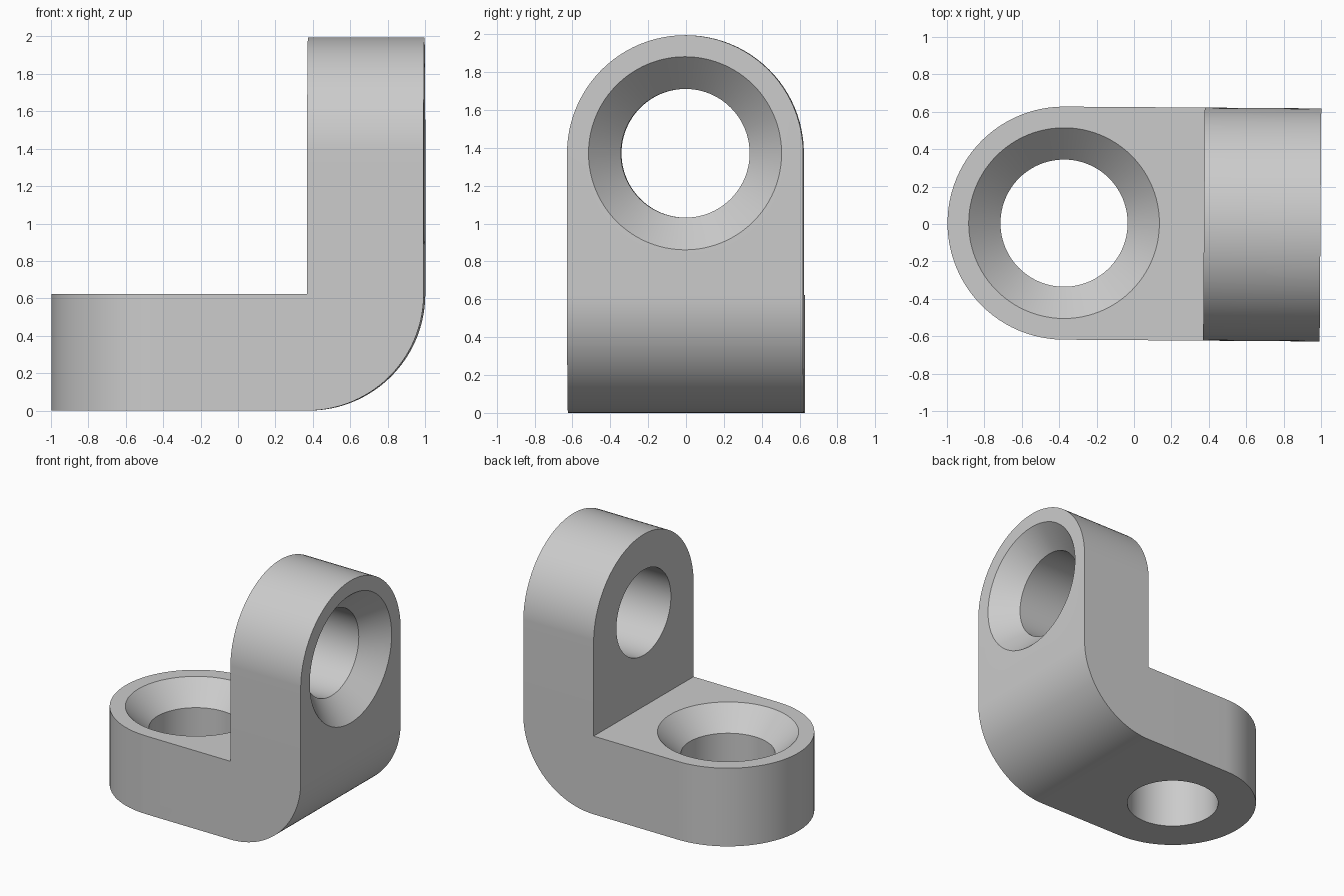
import bpy, bmesh, math
from mathutils import Matrix, Vector

cube = bpy.data.objects.get("Cube")
if cube:
    bpy.data.objects.remove(cube, do_unlink=True)

R = 0.623          # plate thickness, half width and corner radius
END = 0.997        # half of the overall length
HEIGHT = 2 * END
HOLE, SINK = 0.34, 0.51
EYE = END - R      # distance of each hole from the middle
SEGS = 48

steel = bpy.data.materials.new("plain_grey")
steel.use_nodes = True
grey = (0.6, 0.6, 0.6, 1)
steel.diffuse_color = grey
steel.node_tree.nodes["Principled BSDF"].inputs["Base Color"].default_value = grey


def arc(cx, cy, radius, start, end):
    angles = [math.radians(start + (end - start) * i / SEGS) for i in range(SEGS + 1)]
    return [(cx + radius * math.cos(a), cy + radius * math.sin(a)) for a in angles]


def new_object(name, bm):
    bmesh.ops.recalc_face_normals(bm, faces=bm.faces)
    mesh = bpy.data.meshes.new(name)
    bm.to_mesh(mesh)
    bm.free()
    mesh.materials.append(steel)
    obj = bpy.data.objects.new(name, mesh)
    bpy.context.collection.objects.link(obj)
    return obj


def prism(name, outline, place, low, high):
    """Extrude a 2D outline; place(u, v, w) maps it into space."""
    bm = bmesh.new()
    base = bm.faces.new([bm.verts.new(place(u, v, low)) for u, v in outline])
    top = bmesh.ops.extrude_face_region(bm, geom=[base])["geom"]
    shift = Vector(place(0, 0, high)) - Vector(place(0, 0, low))
    bmesh.ops.translate(bm, vec=shift, verts=[g for g in top if isinstance(g, bmesh.types.BMVert)])
    return new_object(name, bm)


def hole_cutter(name, matrix):
    """Straight bore with a 45 degree countersink opening at local z = 0."""
    depth = SINK - HOLE
    profile = [(0, -1), (HOLE, -1), (HOLE, -depth), (SINK + 0.1, 0.1), (0, 0.1)]
    bm = bmesh.new()
    verts = [bm.verts.new((r, 0, z)) for r, z in profile]
    edges = [bm.edges.new(pair) for pair in zip(verts, verts[1:])]
    bmesh.ops.spin(bm, geom=verts + edges, axis=(0, 0, 1), cent=(0, 0, 0),
                   angle=math.tau, steps=2 * SEGS)
    bmesh.ops.remove_doubles(bm, verts=bm.verts, dist=1e-5)
    bmesh.ops.transform(bm, matrix=matrix, verts=bm.verts)
    return new_object(name, bm)


# L-shaped side profile with a rounded outer bend
side = [(-END - 0.1, 0)] + arc(EYE, R, R, -90, 0)
side += [(END, HEIGHT + 0.1), (EYE, HEIGHT + 0.1), (EYE, R), (-END - 0.1, R)]
bracket = prism("angle_bracket", side, lambda u, v, w: (u, w, v), -0.8, 0.8)

# Round the ends of the foot and the upright
foot = prism("foot_outline", arc(-EYE, 0, R, 90, 270) + [(1.2, -R), (1.2, R)],
             lambda u, v, w: (u, v, w), -0.3, 2.4)
arch = R + 0.0004
upright = prism("upright_outline", arc(0, HEIGHT - R, arch, 0, 180) + [(-arch, -0.3), (arch, -0.3)],
                lambda u, v, w: (w, u, v), -1.3, 1.3)

# Countersunk screw holes
foot_hole = hole_cutter("foot_hole", Matrix.Translation((-EYE, 0, R)))
upright_hole = hole_cutter("upright_hole", Matrix.Translation((END, 0, HEIGHT - R))
                           @ Matrix.Rotation(math.pi / 2, 4, 'Y'))

cutters = [(foot, 'INTERSECT'), (upright, 'INTERSECT'),
           (foot_hole, 'DIFFERENCE'), (upright_hole, 'DIFFERENCE')]
for cutter, operation in cutters:
    cutter.hide_render = True
    mod = bracket.modifiers.new(cutter.name, 'BOOLEAN')
    mod.solver = 'EXACT'
    mod.operation = operation
    mod.object = cutter

# Bake the cuts and drop the helpers
graph = bpy.context.evaluated_depsgraph_get()
baked = bpy.data.meshes.new_from_object(bracket.evaluated_get(graph))
bracket.modifiers.clear()
bracket.data = baked
for cutter, _ in cutters:
    bpy.data.objects.remove(cutter, do_unlink=True)

# The part sits turned very slightly about the vertical
baked.transform(Matrix.Translation((0, 0.002, 0)) @ Matrix.Rotation(-0.007, 4, 'Z'))

bpy.ops.object.select_all(action='DESELECT')
bracket.select_set(True)
bpy.context.view_layer.objects.active = bracket
bpy.ops.object.shade_smooth_by_angle(angle=math.radians(30))
